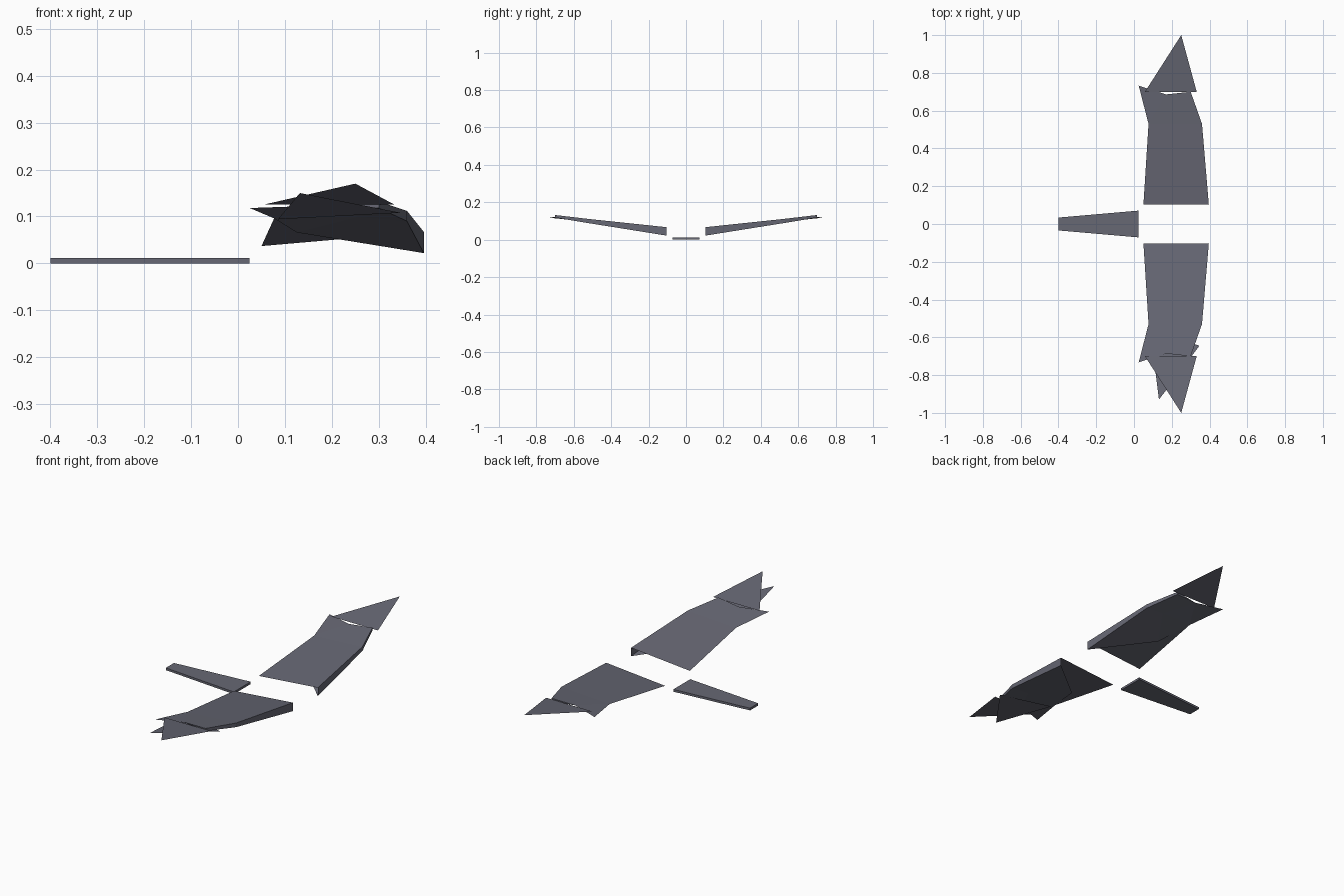
import bpy
import bmesh

cube = bpy.data.objects.get("Cube")
if cube:
    bpy.data.objects.remove(cube, do_unlink=True)

# One slate grey for every part
slate = bpy.data.materials.new("slate_grey")
slate.use_nodes = True
colour = (0.135, 0.138, 0.175, 1)
slate.diffuse_color = colour
slate.node_tree.nodes["Principled BSDF"].inputs["Base Color"].default_value = colour


def build(name, points, faces, side=1):
    """Make a flat-shaded part from named points; side=-1 mirrors it across y."""
    bm = bmesh.new()
    verts = {k: bm.verts.new((x, y * side, z)) for k, (x, y, z) in points.items()}
    for face in faces:
        order = face.split()
        bm.faces.new([verts[k] for k in (order if side > 0 else order[::-1])])
    mesh = bpy.data.meshes.new(name)
    bm.to_mesh(mesh)
    bm.free()
    mesh.materials.append(slate)
    obj = bpy.data.objects.new(name, mesh)
    bpy.context.collection.objects.link(obj)
    return obj


# Wing shell: thick leading edge, sharp trailing edge, open at the root
wing = {
    "root_back": (0.05, 0.104, 0.037),
    "root_top": (0.396, 0.104, 0.067),
    "root_low": (0.396, 0.104, 0.022),
    "mid_back": (0.077, 0.53, 0.096),
    "mid_top": (0.36, 0.53, 0.112),
    "mid_low": (0.36, 0.53, 0.090),
    "end_back": (0.025, 0.732, 0.118),
    "end_notch": (0.17, 0.686, 0.123),
    "end_top": (0.30, 0.70, 0.132),
    "end_low": (0.30, 0.70, 0.118),
    "under_in": (0.125, 0.34, 0.066),
    "under_out": (0.255, 0.53, 0.099),
}
wing_faces = [
    "root_back root_top mid_top mid_back",
    "mid_back mid_top end_top end_notch",
    "mid_back end_notch end_back",
    "root_top root_low mid_low mid_top",
    "mid_top mid_low end_low end_top",
    "root_low under_in under_out mid_low",
    "under_in mid_back under_out",
    "mid_low under_out end_notch end_low",
    "under_out mid_back end_notch",
    "end_top end_low end_notch",
]

# Flat triangular wing tip
tip = {
    "back": (0.058, 0.70, 0.126),
    "front": (0.332, 0.70, 0.126),
    "point": (0.25, 1.0, 0.17),
}

for label, side in (("left", 1), ("right", -1)):
    build("wing_" + label, wing, wing_faces, side)
    build("wing_tip_" + label, tip, ["back front point"], side)

# Extra skewed feather under one tip
feather = {
    "back": (0.085, 0.55, 0.094),
    "front": (0.346, 0.645, 0.108),
    "point": (0.132, 0.93, 0.15),
}
build("loose_feather", feather, ["back front point"], -1)

# Tapered tail slab
tail = {}
for level, z in (("low", 0.0), ("top", 0.012)):
    for end, x, half in (("rear", -0.4, 0.034), ("fore", 0.025, 0.071)):
        tail[level + end + "a"] = (x, -half, z)
        tail[level + end + "b"] = (x, half, z)
build("tail", tail, [
    "topreara topforea topforeb toprearb",
    "lowrearb lowforeb lowforea lowreara",
    "lowreara lowforea topforea topreara",
    "lowforeb lowrearb toprearb topforeb",
    "lowrearb lowreara topreara toprearb",
    "lowforea lowforeb topforeb topforea",
])
